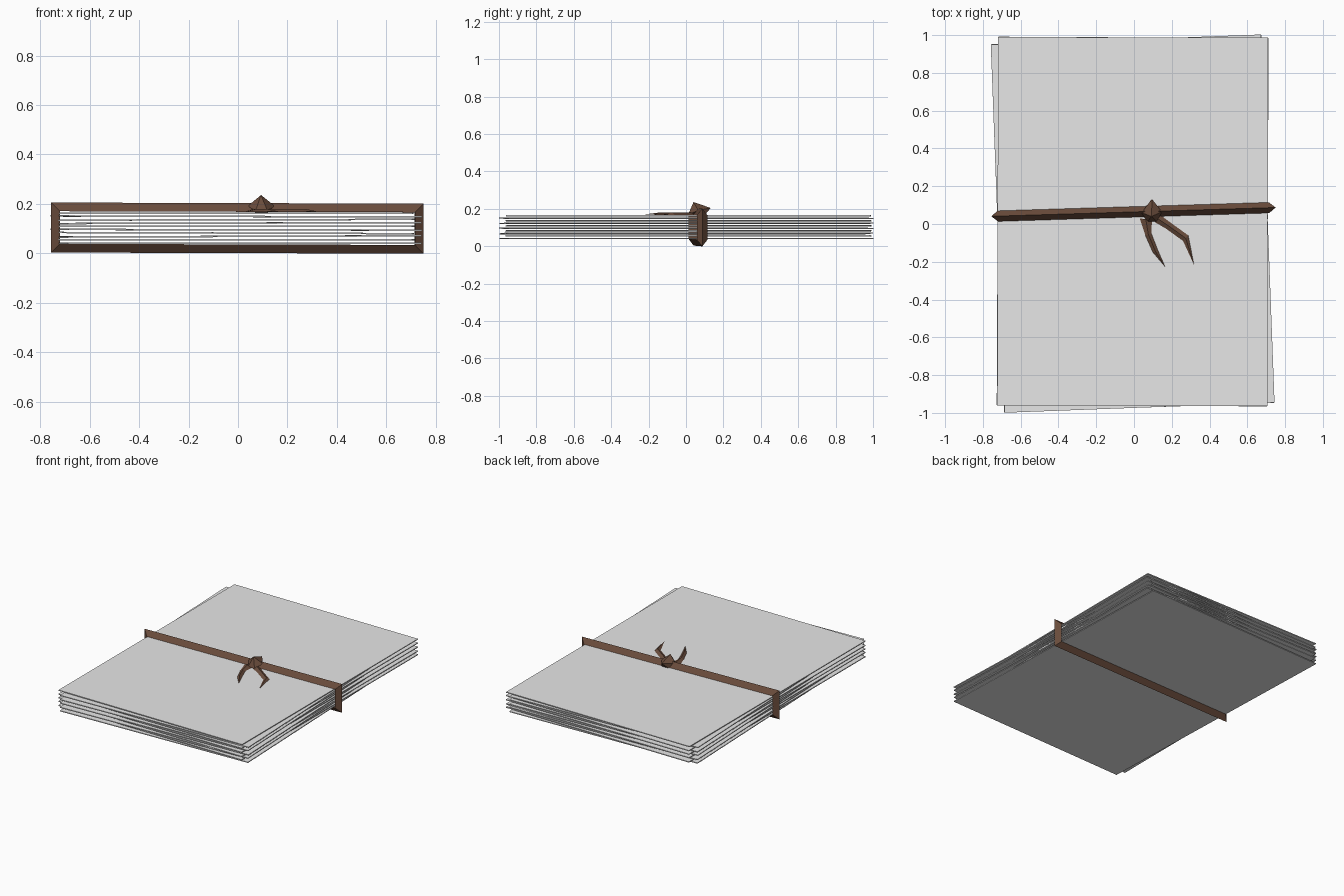
import bpy, bmesh, math, random
from mathutils import Vector, Matrix

if "Cube" in bpy.data.objects:
    bpy.data.objects.remove(bpy.data.objects["Cube"])

random.seed(4)

def material(name, rgb):
    m = bpy.data.materials.new(name)
    m.diffuse_color = (*rgb, 1)
    m.use_nodes = True
    m.node_tree.nodes["Principled BSDF"].inputs["Base Color"].default_value = m.diffuse_color
    return m

PAPER = material("paper_grey", (0.8, 0.8, 0.8))
LEATHER = material("brown_leather", (0.145, 0.073, 0.045))

def finish(name, bm, mat):
    bmesh.ops.recalc_face_normals(bm, faces=bm.faces)
    me = bpy.data.meshes.new(name)
    bm.to_mesh(me)
    bm.free()
    me.materials.append(mat)
    ob = bpy.data.objects.new(name, me)
    bpy.context.collection.objects.link(ob)
    return ob

# Stack of sheets, alternately straight and slightly turned
N, T, Z0, Z1 = 10, 0.006, 0.039, 0.166
for i in range(N):
    bm = bmesh.new()
    bmesh.ops.create_cube(bm, size=1, matrix=Matrix.Diagonal((1.43, 1.95, T, 1)))
    z = Z0 + T / 2 + (Z1 - Z0 - T) * i / (N - 1)
    turned = i % 2 == 0
    ang = math.radians(2.05 if turned else -0.2) + random.uniform(-0.002, 0.002)
    off = (-0.007, 0.002, z) if turned else (-0.007, 0.013, z)
    tilt = 0 if i in (0, N - 1) else random.uniform(-0.004, 0.004)
    bm.transform(Matrix.Translation(off) @ Matrix.Rotation(ang, 4, 'Z')
                 @ Matrix.Rotation(tilt, 4, 'Y'))
    finish(f"sheet_{i + 1}", bm, PAPER)

# Strap: triangular section with a ridge outward, mitred round four corners
def strap():
    bm = bmesh.new()
    hx, hz, d, w = 0.718, 0.066, 0.035, 0.028
    rings = []
    for sx, sz in ((-1, -1), (1, -1), (1, 1), (-1, 1)):
        rings.append([bm.verts.new((sx * (hx + o), y, sz * (hz + o)))
                      for o, y in ((0.0, -w), (d, 0.0), (0.0, w))])
    for k in range(4):
        a, b = rings[k], rings[(k + 1) % 4]
        for j in range(3):
            bm.faces.new((a[j], a[(j + 1) % 3], b[(j + 1) % 3], b[j]))
    bm.transform(Matrix.Translation((-0.003, 0.064, 0.1025))
                 @ Matrix.Rotation(math.radians(1.77), 4, 'Z')
                 @ Matrix.Rotation(0.003, 4, 'Y'))
    finish("strap", bm, LEATHER)
strap()

# Knot: faceted lump
bm = bmesh.new()
for p in ((0.093, 0.04, 0.236), (0.095, 0.132, 0.205), (0.04, 0.06, 0.192),
          (0.148, 0.065, 0.192), (0.07, 0.012, 0.17), (0.12, 0.012, 0.17),
          (0.07, 0.10, 0.166), (0.12, 0.10, 0.166)):
    bm.verts.new(p)
bmesh.ops.convex_hull(bm, input=bm.verts)
finish("knot", bm, LEATHER)

# Loose tails: thin strips with a soft centre ridge, ending in a point
def tail(name, left, right, tip):
    bm = bmesh.new()
    rings = []
    for l, r in zip(left, right):
        l, r = Vector((*l, 0.168)), Vector((*r, 0.168))
        mid = (l + r) / 2 + Vector((0, 0, 0.012))
        rings.append([bm.verts.new(p) for p in (l, mid, r)])
    for a, b in zip(rings, rings[1:]):
        for j in range(3):
            bm.faces.new((a[j], a[(j + 1) % 3], b[(j + 1) % 3], b[j]))
    end = bm.verts.new((*tip, 0.17))
    for j in range(3):
        bm.faces.new((rings[-1][j], rings[-1][(j + 1) % 3], end))
    bm.faces.new(rings[0])
    finish(name, bm, LEATHER)

tail("tail_left", [(0.03, 0.03), (0.06, -0.06), (0.1, -0.15)],
     [(0.095, 0.02), (0.092, -0.05), (0.127, -0.14)], (0.165, -0.227))
tail("tail_right", [(0.11, 0.01), (0.17, -0.025), (0.26, -0.09)],
     [(0.13, 0.055), (0.19, 0.01), (0.287, -0.06)], (0.318, -0.217))
